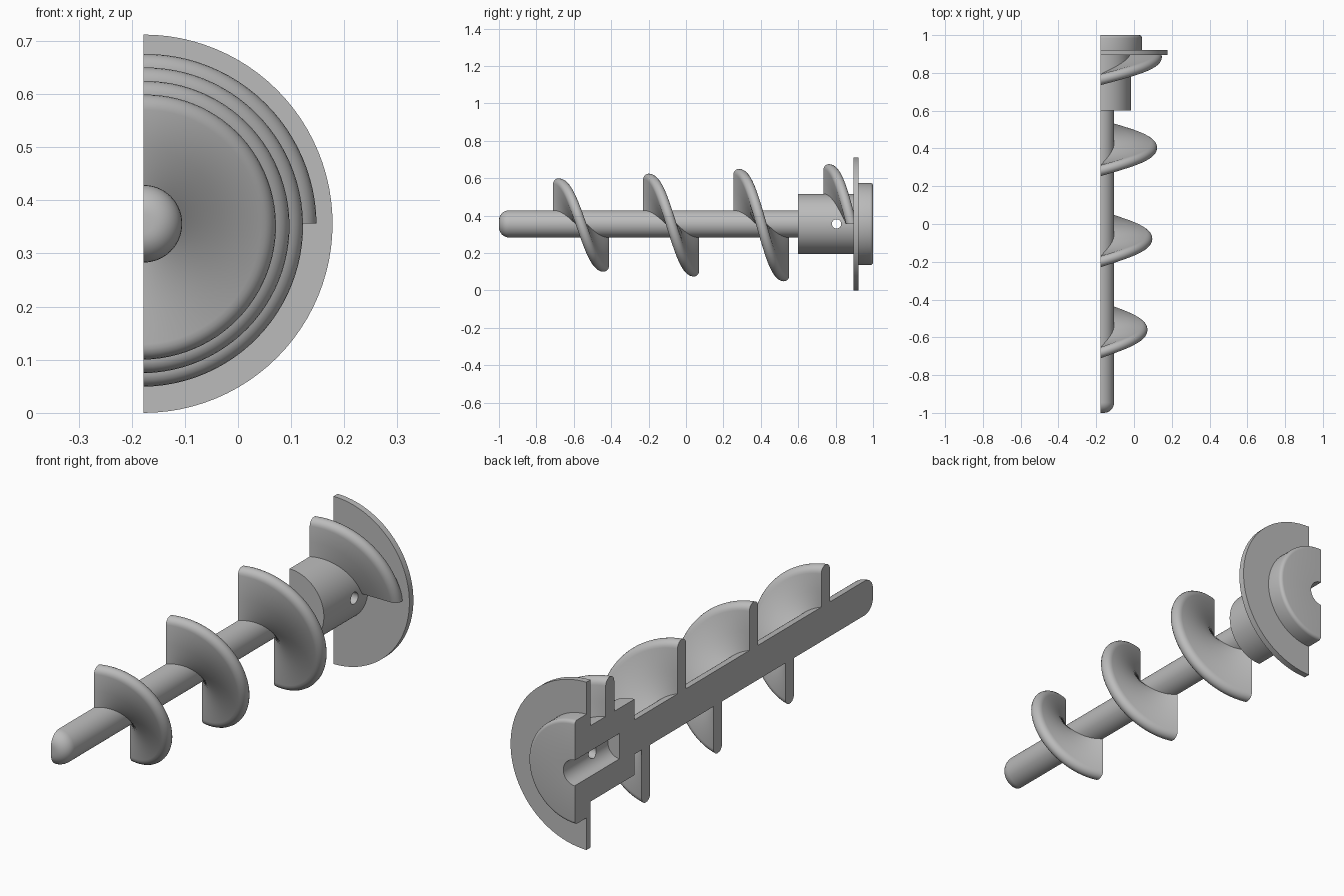
import bpy, bmesh
from math import sin, cos, pi, radians

AX, AZ = -0.178, 0.356          # rotation axis, lying in the cut plane
PITCH, HALF_T = 0.482, 0.029    # flight pitch and half thickness

if "Cube" in bpy.data.objects:
    bpy.data.objects.remove(bpy.data.objects["Cube"], do_unlink=True)

steel = bpy.data.materials.new("plain grey")
steel.use_nodes = True
GREY = (0.5, 0.5, 0.5, 1)
steel.diffuse_color = GREY
steel.node_tree.nodes["Principled BSDF"].inputs["Base Color"].default_value = GREY


def arc(cy, cr, rad, a0, a1, n=8):
    """Points (y, r) along a circular arc, angles in degrees."""
    return [(cy + rad * cos(radians(a0 + (a1 - a0) * i / n)),
             cr + rad * sin(radians(a0 + (a1 - a0) * i / n))) for i in range(n + 1)]


def sweep(name, section, turn, steps):
    """Sweep section(t) -> [(y, r)] about the axis from the top towards +x."""
    bm = bmesh.new()
    rings = []
    for i in range(steps + 1):
        a = turn * i / steps
        rings.append([bm.verts.new((AX + r * sin(a), y, AZ + r * cos(a)))
                      for y, r in section(a / (2 * pi))])
    n = len(rings[0])
    for p, q in zip(rings, rings[1:]):
        for j in range(n):
            k = (j + 1) % n
            bm.faces.new((p[j], p[k], q[k], q[j]))
    bm.faces.new(rings[0])
    bm.faces.new(rings[-1][::-1])
    bmesh.ops.remove_doubles(bm, verts=bm.verts, dist=1e-5)
    bmesh.ops.recalc_face_normals(bm, faces=bm.faces)
    mesh = bpy.data.meshes.new(name)
    bm.to_mesh(mesh)
    bm.free()
    mesh.materials.append(steel)
    ob = bpy.data.objects.new(name, mesh)
    bpy.context.collection.objects.link(ob)
    return ob


def activate(ob):
    bpy.ops.object.select_all(action='DESELECT')
    ob.select_set(True)
    bpy.context.view_layer.objects.active = ob


def smooth(ob):
    activate(ob)
    bpy.ops.object.shade_smooth_by_angle(angle=radians(35))


# Shaft, hub, flange and boss with a blind bore, as one half-turned solid
profile = ([(-1, 0)] + arc(-0.945, 0.018, 0.055, 180, 90)
           + [(0.6, 0.073), (0.6, 0.161), (0.895, 0.161), (0.895, 0.356),
              (0.922, 0.356), (0.922, 0.22)]
           + arc(0.985, 0.205, 0.015, 90, 0, 4)
           + [(1, 0.054), (0.7, 0.054), (0.7, 0)])
body = sweep("shaft_and_hub", lambda t: profile, pi, 48)

# Cross hole drilled sideways through the hub wall into the bore
bpy.ops.mesh.primitive_cylinder_add(vertices=24, radius=0.025, depth=0.3,
                                    location=(AX + 0.165, 0.805, AZ),
                                    rotation=(0, pi / 2, 0))
drill = bpy.context.object
drill.name = "hole_cutter"
drill.hide_render = True
cut = body.modifiers.new("cross_hole", 'BOOLEAN')
cut.operation, cut.solver, cut.object = 'DIFFERENCE', 'EXACT', drill
activate(body)
bpy.ops.object.modifier_apply(modifier=cut.name)
bpy.data.objects.remove(drill, do_unlink=True)
smooth(body)


def flight_section(index, root):
    """Round-tipped blade section whose radius grows along the auger."""
    def section(t):
        y = -0.682 + PITCH * (index + t)
        tip = 0.243 + 0.0255 * (index + t) - HALF_T
        mid = (root + tip) / 2
        return ([(y + HALF_T, root), (y + HALF_T, mid)]
                + arc(y, tip, HALF_T, 0, 180, 10)
                + [(y - HALF_T, mid), (y - HALF_T, root)])
    return section


# Three half-turn flights on the shaft, then a quarter turn meeting the flange
for i in range(4):
    last = i == 3
    smooth(sweep(f"flight_{i + 1}", flight_section(i, 0.155 if last else 0.068),
                 pi / 2 if last else pi, 24 if last else 48))
